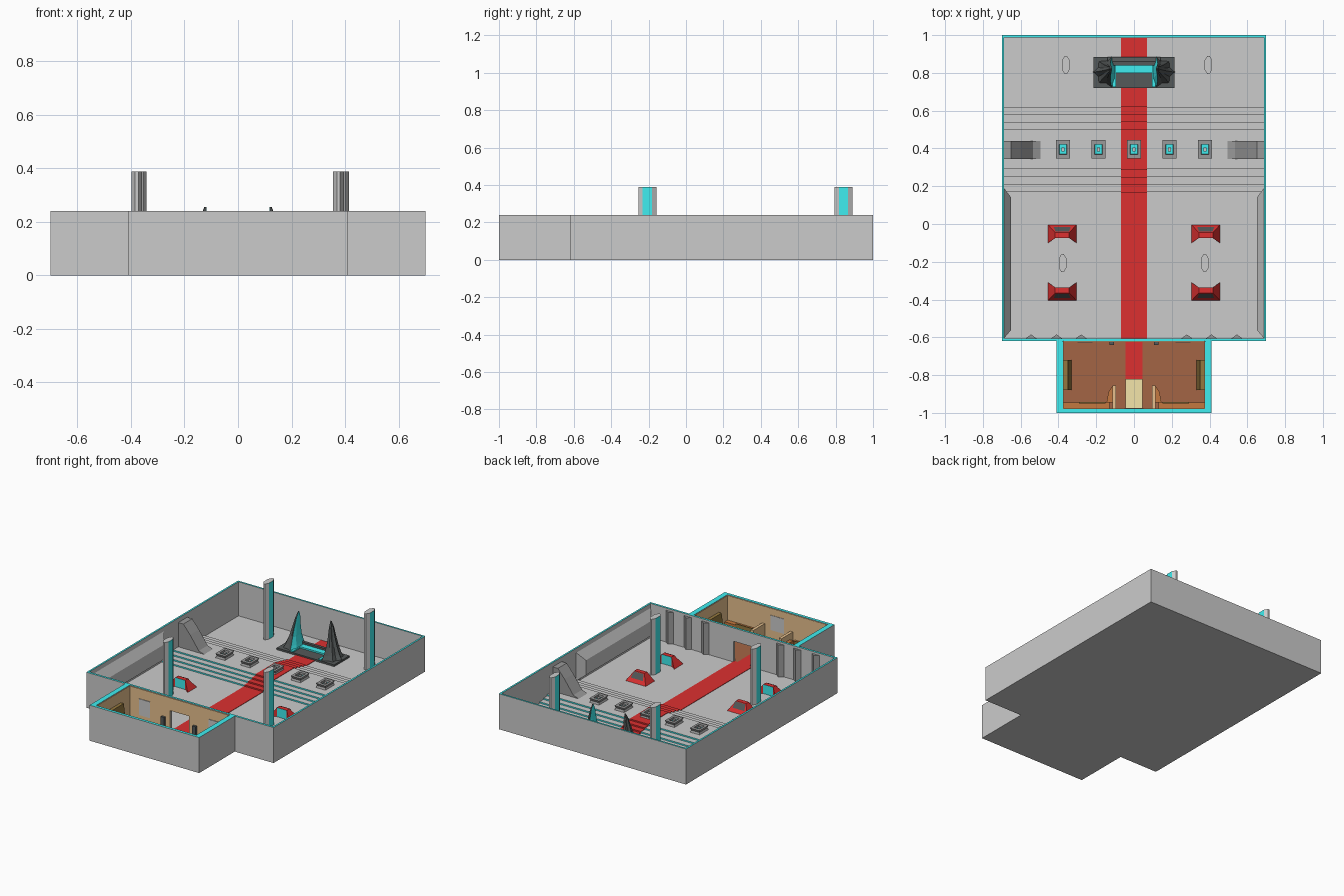
import bpy, bmesh, math
from mathutils import Vector

if "Cube" in bpy.data.objects:
    bpy.data.objects.remove(bpy.data.objects["Cube"])


def mat(name, r, g, b):
    m = bpy.data.materials.new(name)
    m.diffuse_color = (r, g, b, 1)
    m.use_nodes = True
    m.node_tree.nodes["Principled BSDF"].inputs["Base Color"].default_value = m.diffuse_color
    return m


GREY = mat("grey", .6, .6, .6)
DARK = mat("dark_grey", .32, .32, .32)
BLACK = mat("black", .09, .1, .1)
CYAN = mat("cyan", .05, .85, .87)
RED = mat("red", .72, .03, .03)
BROWN = mat("brown", .37, .13, .06)
RUST = mat("rust", .55, .19, .05)
OLIVE = mat("olive", .3, .19, .05)
TAN = mat("tan", .8, .53, .27)
YELLOW = mat("yellow", .9, .78, .4)


def mesh(name, verts, faces, base=GREY, accent=None, pick=None):
    """Flat mesh; faces for which pick(normal, centre) is true get the accent."""
    bm = bmesh.new()
    vs = [bm.verts.new(v) for v in verts]
    for f in faces:
        bm.faces.new([vs[i] for i in f])
    bmesh.ops.recalc_face_normals(bm, faces=bm.faces)
    bm.normal_update()
    if accent:
        for f in bm.faces:
            f.material_index = int(bool(pick(f.normal, f.calc_center_median())))
    me = bpy.data.meshes.new(name)
    bm.to_mesh(me)
    bm.free()
    me.materials.append(base)
    if accent:
        me.materials.append(accent)
    ob = bpy.data.objects.new(name, me)
    bpy.context.collection.objects.link(ob)
    return ob


def loft(name, rings, *mats):
    """Skin a list of equal-length rings and cap both ends."""
    n, k = len(rings[0]), len(rings)
    faces = [[r * n + i, r * n + (i + 1) % n, (r + 1) * n + (i + 1) % n, (r + 1) * n + i]
             for r in range(k - 1) for i in range(n)]
    faces += [list(range(n)), list(range((k - 1) * n, k * n))]
    return mesh(name, [v for r in rings for v in r], faces, *mats)


def box(name, x0, x1, y0, y1, z0, z1, *mats):
    ring = [(x0, y0), (x1, y0), (x1, y1), (x0, y1)]
    return loft(name, [[(x, y, z) for x, y in ring] for z in (z0, z1)], *mats)


def is_top(n, c):
    return n.z > .9


def wall(name, x0, x1, y0, y1, z0=0):
    return box(name, x0, x1, y0, y1, z0, .24, GREY, CYAN, is_top)


F = .01  # floor level

# floors
box("hall_floor", -.688, .688, -.605, .988, 0, F)
box("lobby_floor", -.375, .375, -.98, -.605, 0, F, GREY, BROWN, lambda n, c: n.z > .9)

# hall walls, the front one with a doorway
wall("hall_back_wall", -.7, .7, .988, 1)
for s in (-1, 1):
    a, b = sorted((s * .688, s * .7))
    wall("hall_side_wall", a, b, -.62, .988)
    a, b = sorted((s * .07, s * .688))
    wall("hall_front_wall", a, b, -.62, -.605)
wall("door_lintel", -.07, .07, -.62, -.605, .15)

# lobby walls with tan lining
wall("lobby_front_wall", -.41, .41, -1, -.98)
box("lobby_front_lining", -.375, .375, -.98, -.977, F, .236, TAN)
box("front_window", -.05, .05, -.977, -.974, .09, .19)
box("lintel_lining", -.07, .07, -.624, -.62, .15, .236, TAN)
for s in (-1, 1):
    def span(p, q):
        return sorted((s * p, s * q))
    wall("lobby_side_wall", *span(.375, .41), -.98, -.62)
    box("lobby_side_lining", *span(.372, .375), -.977, -.624, F, .236, TAN)
    box("lobby_back_lining", *span(.07, .372), -.624, -.62, F, .236, TAN)
    box("lobby_window", *span(.22, .30), -.628, -.624, .06, .17)
    box("door_post", *span(.105, .13), -.64, -.624, F, .1, BLACK)
    # lobby furniture
    box("lobby_bench", *span(.13, .372), -.977, -.945, F, .07, RUST)
    box("bench_back", *span(.15, .29), -.95, -.943, F, .08, OLIVE)
    box("partition", *span(.095, .115), -.977, -.855, F, .12, TAN)
    loft("counter", [[(s * x, y, z) for x, y in
         ((.115, -.945), (.145, -.945), (.135, -.89), (.115, -.86))] for z in (F, .08)], RUST)
    loft("side_shelf", [[(s * .372, -.88 + d, .16), (s * .35, -.88 + d, .16),
         (s * .33, -.88 + d, F), (s * .372, -.88 + d, F)] for d in (0, .16)], OLIVE)
box("entrance_mat", -.045, .045, -.974, -.82, F, .03, YELLOW)
box("lobby_carpet", -.045, .045, -.82, -.615, F, .013, RED)

# raised walkway with cyan risers on both sides
STEP = .009
path = [(.17, F)]
for i in range(4):
    path += [(.17 + .04 * i, F + STEP * (i + 1)), (.21 + .04 * i, F + STEP * (i + 1))]
profile = path + [(.79 - y, z) for y, z in reversed(path)]
loft("stepped_walkway", [[(x, y, z) for y, z in profile] for x in (-.688, .688)],
     GREY, CYAN, lambda n, c: abs(n.y) > .9)
TOP = F + 4 * STEP

# carpet running the length of the hall and over the steps
over = [(y + (-.003 if y < .395 else .003), z + .003) for y, z in profile]
over = [(-.615, F + .003)] + over + [(.985, F + .003)]
under = [(y, max(z - .006, .004)) for y, z in reversed(over)]
loft("hall_carpet", [[(x, y, z) for y, z in over + under] for x in (-.07, .07)], RED)

# fire-pit tables on the walkway: frame, cyan basin, small post
for i in range(5):
    x, y = (i - 2) * .188, .395
    rects = [(.036, .049, 0), (.03, .042, .012), (.036, .049, .028),
             (.02, .027, .028), (.018, .025, .014)]
    loft("pit_table", [[(x + a * u, y + b * v, TOP + z) for a, b in
         ((-1, -1), (1, -1), (1, 1), (-1, 1))] for u, v, z in rects],
         DARK, CYAN, lambda n, c: n.z > .9 and c.z < TOP + .02)
    box("pit_post", x - .007, x + .007, y - .01, y + .01, TOP + .014, TOP + .024)

# tall pillars with cyan sides
for x, y in ((-.378, -.207), (.375, -.207), (-.361, .842), (.394, .842)):
    q = [(.02, .025), (.006, .048), (-.006, .048), (-.02, .025)]
    q += [(-a, -b) for a, b in q]
    loft("pillar", [[(x + a, y + b, z) for a, b in q] for z in (F, .388)],
         GREY, CYAN, lambda n, c: abs(n.x) > .95)

for s in (-1, 1):
    # sloping buttresses at the ends of the walkway
    prof = [(.688, F), (.688, .21), (.65, .21), (.6, .15), (.535, .06), (.495, TOP), (.495, F)]
    loft("buttress", [[(s * x, y, z) for x, z in prof] for y in (.345, .44)], DARK)
    # bevelled panels on the side walls
    loft("side_panel", [[(s * x, a, p), (s * x, b, p), (s * x, b, q), (s * x, a, q)]
         for x, a, b, p, q in ((.688, -.605, .19, .02, .21), (.65, -.56, .14, .05, .15))])
    # triangular ribs on the front wall
    for x in (.28, .41, .545):
        loft("wall_rib", [[(s * x - .028, -.605, z), (s * x, -.585, z), (s * x + .028, -.605, z)]
             for z in (F, .225)], DARK)
    # couches facing each other across the front pillars
    for t in (-1, 1):
        def at(x, y, z):
            return (s * .38 + x, -.205 + t * (.2 + y), F + z)
        v = [at(-.075, 0, 0), at(.075, 0, 0), at(.075, -.095, 0), at(.037, -.07, 0),
             at(-.037, -.07, 0), at(-.075, -.095, 0),
             at(-.037, -.04, .062), at(.037, -.04, .062),
             at(.037, -.07, .062), at(-.037, -.07, .062)]
        mesh("couch", v, [[0, 1, 2, 3, 4, 5], [0, 1, 7, 6], [1, 2, 8, 7], [2, 3, 8],
             [3, 4, 9, 8], [4, 5, 9], [5, 0, 6, 9], [6, 7, 8, 9]],
             RED, CYAN, lambda n, c: n.y * t < -.95)
        mesh("couch_back_pad", [at(-.045, -.012, .024), at(.045, -.012, .024),
             at(.036, -.034, .06), at(-.036, -.034, .06)], [[0, 1, 2, 3]], BLACK)

# portal: low base and two curved pleated horns with cyan inner faces
box("portal_base", -.215, .215, .72, .885, F, .022, BLACK)
box("portal_threshold", -.1, .1, .8, .84, .022, .032, CYAN)
loft("portal_rear_sill", [[(x, .84, .022), (x, .885, .022), (x, .86, .045), (x, .84, .045)]
     for x in (-.14, .14)], BLACK)
for s in (-1, 1):
    a, b = sorted((s * .095, s * .113))
    box("portal_edge_strip", a, b, .725, .8, .022, .03, CYAN)
    rings = []
    for z, xi, xo, h in ((.015, .1, .218, .083), (.05, .108, .196, .066), (.1, .117, .174, .048),
                         (.16, .12, .155, .034), (.22, .118, .139, .02), (.255, .117, .126, .004)):
        cy = .803 + .018 * z / .255
        ring = [(s * xi, cy - h * .45, z), (s * xi, cy + h * .45, z)]
        for k in range(9):  # pleated outer half
            ang = math.pi / 2 * (1 - k / 4)
            r = 1 if k % 2 == 0 else .8
            ring.append((s * (xi + (xo - xi) * (.15 + .85 * r * math.cos(ang))),
                         cy + h * r * math.sin(ang), z))
        rings.append(ring)
    loft("portal_horn", rings, BLACK, CYAN, lambda n, c: n.x * s < -.6)
